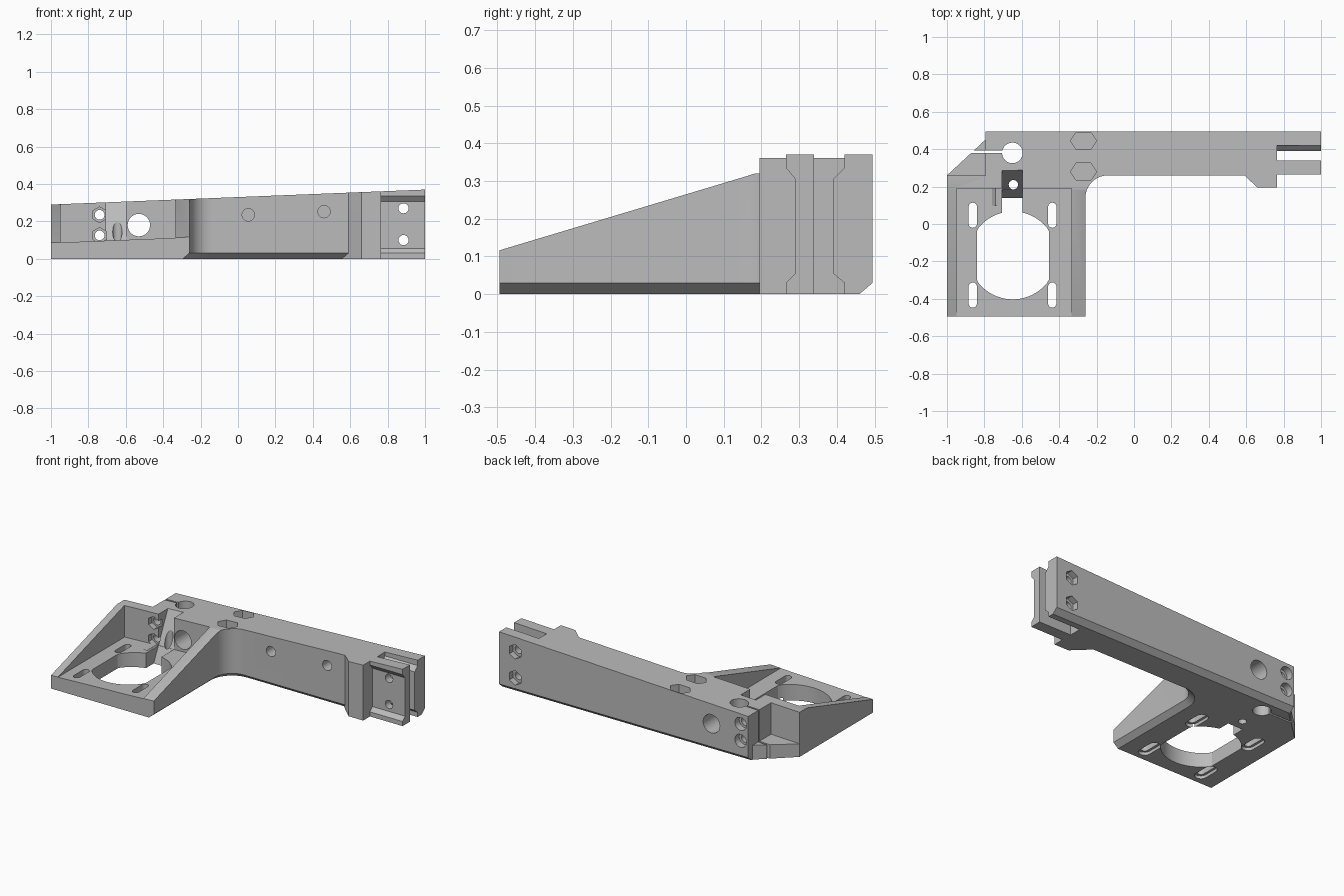
import bpy, bmesh, math

cube = bpy.data.objects.get("Cube")
if cube:
    bpy.data.objects.remove(cube)

plastic = bpy.data.materials.new("grey plastic")
plastic.use_nodes = True
GREY = (0.5, 0.5, 0.5, 1)
plastic.diffuse_color = GREY
plastic.node_tree.nodes["Principled BSDF"].inputs["Base Color"].default_value = GREY


# Gently leaning planes shared by several parts
def top_plane(x, y):
    return 0.33 + 0.04 * x


def floor_plane(x, y):
    return 0.125 + 0.04 * x


def fin_plane(x, y):
    return floor_plane(x, y) + 0.3 * (y + 0.5)


def high(x, y):
    return 0.8


def loft(name, rings):
    """Solid through rings of 3D points with equal counts."""
    bm = bmesh.new()
    loops = [[bm.verts.new(p) for p in ring] for ring in rings]
    n = len(loops[0])
    for a, b in zip(loops, loops[1:]):
        for i in range(n):
            j = (i + 1) % n
            bm.faces.new((a[i], a[j], b[j], b[i]))
    bm.faces.new(loops[0])
    bm.faces.new(loops[-1])
    bmesh.ops.recalc_face_normals(bm, faces=bm.faces)
    mesh = bpy.data.meshes.new(name)
    bm.to_mesh(mesh)
    bm.free()
    mesh.materials.append(plastic)
    obj = bpy.data.objects.new(name, mesh)
    bpy.context.collection.objects.link(obj)
    return obj


def place(axis, a, b, d):
    return {"x": (d, a, b), "y": (a, d, b), "z": (a, b, d)}[axis]


def prism(axis, pts, lo, hi):
    return loft("cutter", [[place(axis, a, b, d) for a, b in pts] for d in (lo, hi)])


def between(pts, low, up):
    return loft("cutter", [[(x, y, f(x, y)) for x, y in pts] for f in (low, up)])


def rect(x0, x1, y0, y1):
    return [(x0, y0), (x1, y0), (x1, y1), (x0, y1)]


def ring(cx, cy, r, n=40, turn=0.0):
    return [(cx + r * math.cos(math.tau * i / n + turn),
             cy + r * math.sin(math.tau * i / n + turn)) for i in range(n)]


def slot(cx, cy, w, length):
    """Upright rounded slot."""
    r, h, pts = w / 2, length / 2 - w / 2, []
    for i in range(18):
        t = math.pi * (i if i < 9 else i - 1) / 8
        pts.append((cx + r * math.cos(t), cy + (h if i < 9 else -h) + r * math.sin(t)))
    return pts


def outline(c):
    """Plan of the bracket, with the chamfered sides pulled in by c."""
    fillet = [(-0.14 - (0.12 + c) * math.cos(t), 0.14 + (0.12 + c) * math.sin(t))
              for t in (math.pi / 2 * i / 10 for i in range(11))]
    return ([(-1, -0.495), (-0.26 - c, -0.495)] + fillet +
            [(0.59 - c, 0.26 + c), (0.66, 0.195), (0.765, 0.195), (0.765, 0.265),
             (1, 0.265), (1, 0.495 - c), (-0.795, 0.495 - c), (-0.795, 0.45), (-1, 0.26)])


# Whole bracket solid with chamfered underside
bracket = loft("motor_bracket", [
    [(x, y, 0) for x, y in outline(0.035)],
    [(x, y, 0.03) for x, y in outline(0)],
    [(x, y, top_plane(x, y)) for x, y in outline(0)]])

cutters = [
    # motor bay, sloped side fins and low corner shelf
    between(rect(-0.95, -0.335, -0.7, 0.19), floor_plane, high),
    between(rect(-1.2, 0.0, -0.7, 0.187), fin_plane, high),
    between(rect(-1.2, -0.795, 0.26, 0.7), floor_plane, high),
    # slanted recess behind the motor
    prism("x", [(-0.1, -0.1), (0.092, -0.1), (0.338, 0.41), (-0.1, 0.41)], -0.705, -0.595),
    # rod clamp hole with its slit
    prism("z", ring(-0.65, 0.38, 0.055), -0.2, 0.6),
    prism("z", rect(-1.2, -0.68, 0.38, 0.392), -0.2, 0.6),
    prism("z", ring(-0.645, 0.21, 0.025, 24), -0.2, 0.3),
    # large cross hole
    prism("y", ring(-0.53, 0.18, 0.06), 0.05, 0.7),
    # clamp channel and grooved front jaw at the arm tip
    prism("x", [(0.34, -0.1), (0.42, -0.1), (0.42, 0.03), (0.39, 0.055),
                (0.39, 0.305), (0.42, 0.335), (0.42, 0.5), (0.34, 0.5)], 0.765, 1.2),
    prism("x", [(0.1, 0.03), (0.265, 0.03), (0.29, 0.055),
                (0.29, 0.305), (0.265, 0.335), (0.1, 0.335)], 0.765, 1.2),
]

# Motor opening: circle flattened at the sides
opening = [(max(-0.84, min(-0.455, x)), y) for x, y in ring(-0.648, -0.168, 0.235, 64)]
cutters.append(prism("z", opening, -0.2, 0.3))

# Motor screw slots with recesses underneath
for sx in (-0.862, -0.437):
    for sy in (0.047, -0.38):
        cutters.append(prism("z", slot(sx, sy, 0.045, 0.135), -0.2, 0.3))
        cutters.append(prism("z", slot(sx, sy, 0.075, 0.165), -0.2, 0.02))

# Rod clamp bolts: front nut traps and rear counterbores
for z in (0.235, 0.125):
    cutters.append(prism("y", ring(-0.74, z, 0.026, 24), 0.05, 0.7))
    cutters.append(prism("y", ring(-0.74, z, 0.042, 6, math.pi / 6), 0.1, 0.225))
    cutters.append(prism("y", ring(-0.74, z, 0.042, 24), 0.45, 0.7))

# Tip clamp bolts with rear nut traps
for z in (0.27, 0.1):
    cutters.append(prism("y", ring(0.885, z, 0.027, 24), 0.1, 0.7))
    cutters.append(prism("y", ring(0.885, z, 0.048, 6, math.pi / 6), 0.455, 0.7))

# Blind screw holes on the arm front
for x, z in ((0.055, 0.235), (0.46, 0.252)):
    cutters.append(prism("y", ring(x, z, 0.033, 28), 0.1, 0.38))

# Long hexagonal pockets in the top
for y in (0.445, 0.28):
    pocket = [(-0.27 + sx, y + sy) for sx, sy in
              ((-0.07, 0), (-0.04, -0.045), (0.04, -0.045),
               (0.07, 0), (0.04, 0.045), (-0.04, 0.045))]
    cutters.append(prism("z", pocket, 0.25, 0.6))

# Carve everything out of the bracket
bpy.context.view_layer.objects.active = bracket
for cutter in cutters:
    mod = bracket.modifiers.new("carve", "BOOLEAN")
    mod.operation = "DIFFERENCE"
    mod.solver = "EXACT"
    mod.object = cutter
    bpy.ops.object.modifier_apply(modifier=mod.name)
    bpy.data.objects.remove(cutter)

bpy.ops.object.select_all(action="DESELECT")
bracket.select_set(True)
bpy.ops.object.shade_smooth_by_angle(angle=math.radians(25))
